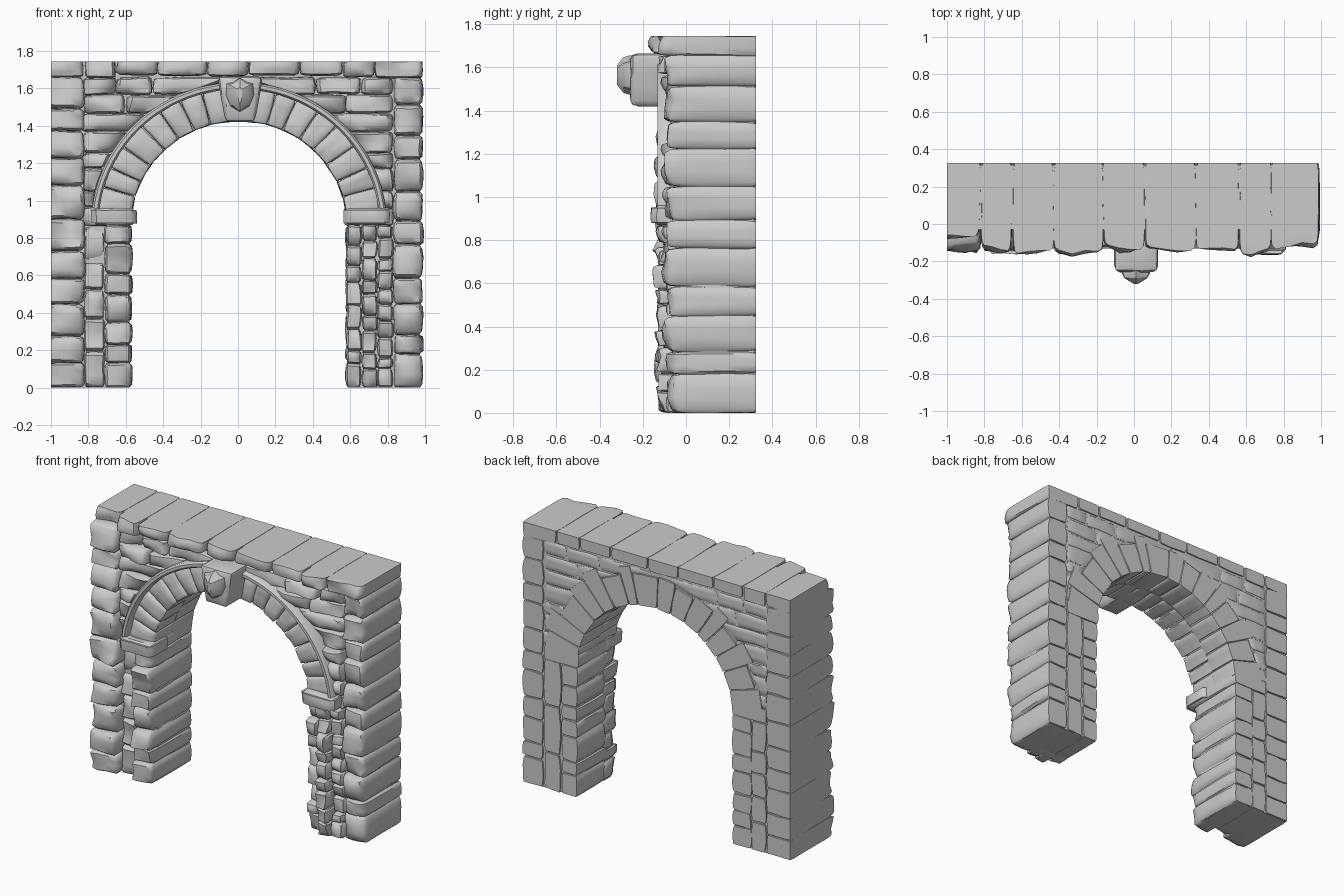
import bpy, bmesh, math, random
from mathutils import Vector, noise

random.seed(4)
if "Cube" in bpy.data.objects:
    bpy.data.objects.remove(bpy.data.objects["Cube"])

stone_grey = bpy.data.materials.new("stone grey")
stone_grey.use_nodes = True
GREY = (0.6, 0.6, 0.6, 1)
stone_grey.diffuse_color = GREY
stone_grey.node_tree.nodes["Principled BSDF"].inputs["Base Color"].default_value = GREY

BACK, TOP, SPRING = 0.325, 1.745, 0.865   # back plane, top plane, arch centre height
INNER, RING, OUTER = 0.56, 0.73, 0.768    # arch radii
START = 0.125                             # arch angle just above the imposts
CAP = 1.66


def finish(name, bm, angle=48):
    bmesh.ops.recalc_face_normals(bm, faces=bm.faces)
    mesh = bpy.data.meshes.new(name)
    bm.to_mesh(mesh)
    bm.free()
    mesh.materials.append(stone_grey)
    obj = bpy.data.objects.new(name, mesh)
    bpy.context.collection.objects.link(obj)
    bpy.ops.object.select_all(action="DESELECT")
    obj.select_set(True)
    bpy.context.view_layer.objects.active = obj
    bpy.ops.object.shade_smooth_by_angle(angle=math.radians(angle))


def arch(r, a):
    return Vector((0.005 + 1.03 * r * math.cos(a), SPRING + r * math.sin(a)))


def stone(bm, quad, front, back, rough=0.025, chamfer=0.005):
    """Rough-hewn block on four (x, z) corners, running from front to back in y."""
    bl, br, tr, tl = (Vector(p) for p in quad)
    size = ((br - bl + tr - tl).length / 2, back - front, (tl - bl + tr - br).length / 2)
    seed = Vector([random.uniform(0, 50) for _ in range(3)])
    part = bmesh.new()
    bmesh.ops.create_cube(part, size=2)
    bmesh.ops.subdivide_edges(part, edges=part.edges[:], cuts=4, use_grid_fill=True)
    for v in part.verts:
        c = [k if abs(k) > 0.9 else k * 1.3 for k in v.co]
        # Pillowed front and gently hollowed joints on the sides
        sag = max(abs(c[0]), abs(c[2])) ** 4 * rough * 0.7
        side = c[0] * abs(c[2]) ** 4 * rough * 0.3 if abs(c[0]) > 0.9 else 0
        if sum(abs(k) > 0.9 for k in c) > 1:
            c = [k * max(0.3, 1 - 2 * chamfer / s) if abs(k) > 0.9 else k
                 for k, s in zip(c, size)]
        u, w, t = ((k + 1) / 2 for k in c)
        p = bl.lerp(br, u).lerp(tl.lerp(tr, u), t)
        y = front + (back - front) * w
        n = noise.noise_vector(Vector((p.x * 8, y * 3, p.y * 10)) + seed)
        fade = max(0, 1 - w * 1.6)
        v.co = (max(-1, p.x - side + n.x * rough * 0.3),
                min(BACK, y + (sag + n.y * rough * 1.2) * fade),
                min(TOP, max(0, p.y + n.z * rough * 0.25)))
    mesh = bpy.data.meshes.new("scratch")
    part.to_mesh(mesh)
    part.free()
    bm.from_mesh(mesh)
    bpy.data.meshes.remove(mesh)


def block(bm, x0, x1, z0, z1, *args):
    stone(bm, ((x0, z0), (x1, z0), (x1, z1), (x0, z1)), *args)


def cuts(a, b, n, jitter=0.2):
    step = (b - a) / n
    inside = [a + step * (i + random.uniform(-jitter, jitter)) for i in range(1, n)]
    return [a] + inside + [b]


def column(name, x0, x1, z0, z1, n, front, back, rough=0.03):
    bm = bmesh.new()
    zs = cuts(z0, z1, n)
    for a, b in zip(zs, zs[1:]):
        block(bm, x0, x1, a, b, front + random.uniform(-0.012, 0.012), back, rough)
    finish(name, bm)


# Solid wall core that closes the joints
bm = bmesh.new()
top = TOP - 0.002
outline = [(-0.998, 0.002), (-0.58, 0.002)]
outline += [tuple(arch(INNER + 0.008, math.pi * (1 - i / 40))) for i in range(41)]
outline += [(0.59, 0.002), (0.968, 0.002), (0.968, top), (-0.998, top)]
face = bm.faces.new([bm.verts.new((x, -0.03, z)) for x, z in outline])
new = bmesh.ops.extrude_face_region(bm, geom=[face])["geom"]
bmesh.ops.translate(bm, vec=(0, 0.346, 0), verts=[g for g in new if isinstance(g, bmesh.types.BMVert)])
finish("wall_core", bm)

# Corner pillars
column("right_corner_pillar", -1.04, -0.82, 0, CAP, 11, -0.135, 0.335)
column("left_corner_pillar", 0.83, 0.988, 0, CAP, 11, -0.085, 0.335)

# Inner piers and the narrow strips beside them
column("right_inner_pier", -0.715, -0.568, 0, 0.87, 7, -0.12, 0.335)
column("right_strip", -0.825, -0.71, 0, 0.87, 5, -0.065, 0.335)
column("left_inner_pier", 0.577, 0.70, 0, 0.87, 7, 0.0, 0.335)
column("left_strip", 0.70, 0.83, 0, 0.87, 3, 0.0, 0.335)
for i, front in enumerate((-0.095, -0.13, -0.085)):
    x = 0.577 + i * 0.084
    column("left_pier_facing_" + str(i + 1), x, x + 0.084, 0, 0.87, 8 + i, front, 0.04)

# Imposts: projecting ledge at the front, plain course behind
for name, s in (("right_impost", -1), ("left_impost", 1)):
    bm = bmesh.new()
    shift = 0.025 if s > 0 else 0
    lo, hi = sorted((s * (0.54 + shift), s * (0.785 + shift)))
    block(bm, lo, hi, 0.87, 0.96, -0.158, 0.05, 0.012, 0.012)
    lo, hi = sorted((s * 0.566, s * 0.83))
    block(bm, lo, hi, 0.865, 0.965, -0.07, 0.335)
    finish(name, bm)

# Spandrel courses, cut along the arch
bm = bmesh.new()
rows = cuts(0.96, CAP, 7, 0.12)


def arch_edge(z):
    return 1.03 * math.sqrt(max(0, (OUTER - 0.01) ** 2 - (z - SPRING) ** 2))


for z0, z1 in zip(rows, rows[1:]):
    for s in (-1, 1):
        x, low, high = 0.83, arch_edge(z0), arch_edge(z1)
        last = False
        while not last:
            nxt = x - random.uniform(0.17, 0.27)
            last = nxt < low + 0.06
            a, b = (low, high) if last else (nxt, nxt)
            quad = [(s * a, z0), (s * x, z0), (s * x, z1), (s * b, z1)]
            if s < 0:
                quad = [quad[1], quad[0], quad[3], quad[2]]
            stone(bm, quad, -0.1 + random.uniform(-0.02, 0.02), 0.322, 0.035)
            x = nxt
finish("spandrel_stones", bm)

# Arch stones: neat at the front, long and irregular at the back
for name, n, front, back, jitter in (("front_arch_stones", 17, -0.095, 0.12, 0.1),
                                     ("back_arch_stones", 16, 0.1, 0.335, 0.2)):
    bm = bmesh.new()
    angles = cuts(START - 0.02, math.pi - START + 0.02, n, jitter)
    for a, b in zip(angles, angles[1:]):
        r = RING + 0.01 if front < 0 else random.uniform(0.74, 0.84)
        r = min(r, 0.785 / math.sin((a + b) / 2), 0.80 / abs(math.cos((a + b) / 2)))
        quad = [arch(INNER, b), arch(INNER, a), arch(r, a), arch(r, b)]
        stone(bm, quad, front, back, 0.014, 0.003)
    finish(name, bm)

# Raised moulding around the arch
bm = bmesh.new()
section = [(RING, 0), (RING, -0.12), (RING + 0.01, -0.132), (OUTER - 0.01, -0.132),
           (OUTER, -0.12), (OUTER, 0)]
loops = []
for i in range(41):
    a = START + (math.pi - 2 * START) * i / 40
    points = [(arch(r, a), y) for r, y in section]
    loops.append([bm.verts.new((p.x, y, p.y)) for p, y in points])
for p, q in zip(loops, loops[1:]):
    for k in range(len(section)):
        j = (k + 1) % len(section)
        bm.faces.new((p[k], p[j], q[j], q[k]))
bm.faces.new(loops[0])
bm.faces.new(loops[-1])
finish("arch_moulding", bm)

# Capping course with a flat top
bm = bmesh.new()
xs = [-1.04, -0.82] + cuts(-0.65, 0.99, 7)
for i, (a, b) in enumerate(zip(xs, xs[1:])):
    front = -0.07 if i == 0 else -0.145 + random.uniform(-0.012, 0.012)
    if i == len(xs) - 2:
        front = -0.12
    block(bm, a, b, CAP + random.uniform(-0.01, 0.01), 1.757, front, 0.335, 0.03)
finish("capping_course", bm)

# Keystone
bm = bmesh.new()
stone(bm, ((-0.067, 1.42), (0.09, 1.42), (0.135, 1.665), (-0.112, 1.665)), -0.258, 0.05, 0.006, 0.008)
finish("keystone", bm, 35)

# Shield boss on the keystone, rising to an upright ridge
bm = bmesh.new()
shield = [(0, -0.09), (0.05, -0.06), (0.075, 0.0), (0.07, 0.06), (0.04, 0.068), (0, 0.09),
          (-0.04, 0.068), (-0.07, 0.06), (-0.075, 0.0), (-0.05, -0.06)]
loops = [[bm.verts.new((0.01 + x * kx, y, 1.565 + z * kz)) for x, z in shield]
         for kx, kz, y in ((1, 1, -0.23), (1, 1, -0.265), (0.8, 0.92, -0.29), (0.15, 0.5, -0.32))]
for p, q in zip(loops, loops[1:]):
    for k in range(len(shield)):
        j = (k + 1) % len(shield)
        bm.faces.new((p[k], p[j], q[j], q[k]))
bm.faces.new(loops[0])
bm.faces.new(loops[-1])
finish("shield_boss", bm, 30)
